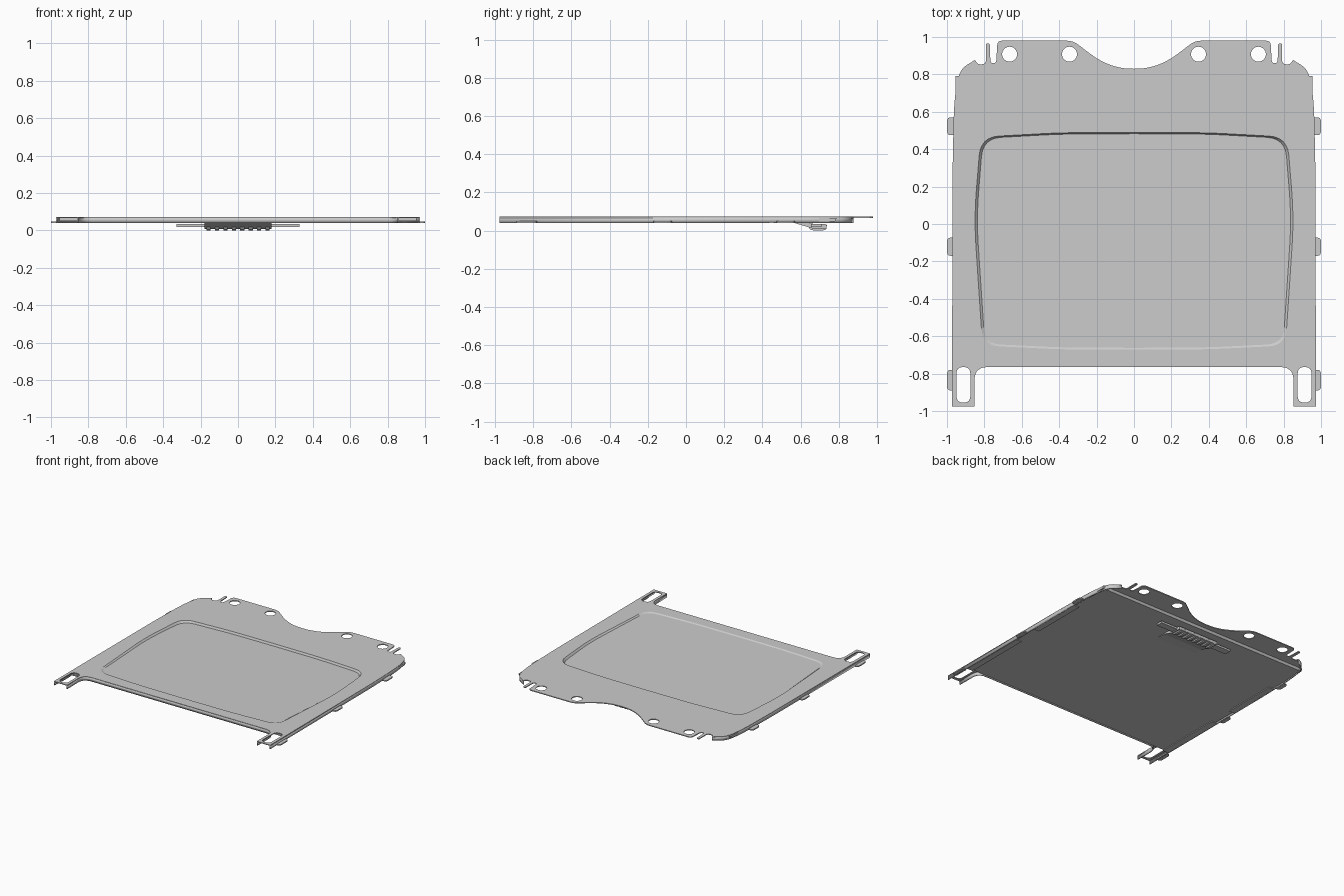
import bpy, bmesh, math
from mathutils import Vector

if "Cube" in bpy.data.objects:
    bpy.data.objects.remove(bpy.data.objects["Cube"])

TOP, SHEET, LOW = 0.073, 0.007, 0.04


def fillet(points, closed=False):
    """Points are (x, y, radius); corners become short curves."""
    out, n = [], len(points)
    for i, (x, y, r) in enumerate(points):
        p = Vector((x, y))
        if r == 0 or (not closed and i in (0, n - 1)):
            out.append(p)
            continue
        a = Vector(points[i - 1][:2]) - p
        b = Vector(points[(i + 1) % n][:2]) - p
        a, b = p + a.normalized() * min(r, a.length / 2), p + b.normalized() * min(r, b.length / 2)
        for k in range(7):
            t = k / 6
            out.append(a * (1 - t) ** 2 + p * 2 * t * (1 - t) + b * t * t)
    return out


def mirror_loop(half):
    """Closed loop from a right-hand half that runs from x = 0 to x = 0."""
    return half + [Vector((-p.x, p.y)) for p in reversed(half) if abs(p.x) > 1e-4]


def finish(obj, name):
    obj.name = name
    bpy.ops.object.select_all(action='DESELECT')
    obj.select_set(True)
    bpy.context.view_layer.objects.active = obj
    return obj


def smooth(obj):
    finish(obj, obj.name)
    bpy.ops.object.shade_smooth_by_angle(angle=math.radians(35))


def flat_plate(name, loops, z0, z1):
    """Filled outline with holes, given thickness."""
    cu = bpy.data.curves.new(name, 'CURVE')
    cu.dimensions, cu.fill_mode = '2D', 'BOTH'
    cu.extrude = (z1 - z0) / 2
    for loop in loops:
        s = cu.splines.new('POLY')
        s.points.add(len(loop) - 1)
        for pt, p in zip(s.points, loop):
            pt.co = (p[0], p[1], 0, 1)
        s.use_cyclic_u = True
    obj = bpy.data.objects.new(name, cu)
    bpy.context.collection.objects.link(obj)
    obj.location.z = (z0 + z1) / 2
    finish(obj, name)
    bpy.ops.object.convert(target='MESH')
    smooth(bpy.context.object)


def mesh_obj(name, bm):
    bmesh.ops.recalc_face_normals(bm, faces=bm.faces)
    me = bpy.data.meshes.new(name)
    bm.to_mesh(me)
    bm.free()
    obj = bpy.data.objects.new(name, me)
    bpy.context.collection.objects.link(obj)
    return obj


def skirt(name, path, thick):
    """Thin upright wall following a path."""
    bm = bmesh.new()
    rows = [(bm.verts.new((p.x, p.y, LOW)), bm.verts.new((p.x, p.y, TOP - 0.002))) for p in path]
    for a, b in zip(rows, rows[1:]):
        bm.faces.new((a[0], b[0], b[1], a[1]))
    # keep the path direction so the thickness always goes inward
    me = bpy.data.meshes.new(name)
    bm.to_mesh(me)
    bm.free()
    obj = bpy.data.objects.new(name, me)
    bpy.context.collection.objects.link(obj)
    mod = obj.modifiers.new('wall', 'SOLIDIFY')
    mod.thickness, mod.offset = thick, -1
    smooth(obj)


def extrude_x(name, profile, x0, x1):
    """Side profile in (y, z) pulled along x."""
    bm = bmesh.new()
    f = bm.faces.new([bm.verts.new((x0, y, z)) for y, z in profile])
    ext = bmesh.ops.extrude_face_region(bm, geom=[f])['geom']
    bmesh.ops.translate(bm, vec=(x1 - x0, 0, 0), verts=[v for v in ext if isinstance(v, bmesh.types.BMVert)])
    return mesh_obj(name, bm)


def box(name, x0, x1, y0, y1, z0, z1):
    return extrude_x(name, [(y0, z0), (y1, z0), (y1, z1), (y0, z1)], x0, x1)


# Outline of the right half, split into back edge, side and front edge
back = fillet([(0, .83, 0), (.06, .832, .03), (.13, .85, .03), (.2, .885, .03), (.27, .937, .03),
               (.325, .98, .035), (.73, .98, .025), (.737, .86, .02), (.768, .86, .02), (.77, .965, .01),
               (.792, .965, .01), (.792, .855, .02), (.835, .853, .015), (.85, .877, 0)])
side = fillet([(.85, .877, 0), (.935, .825, .07), (.962, .66, .11), (.97, .3, .1), (.973, -.975, 0)])
front = fillet([(.853, -.975, 0), (.853, -.765, .07), (0, -.765, 0)])
outline = mirror_loop(back + side[1:] + front)

# Bowed border of the sunken panel
panel = mirror_loop(fillet([(0, .49, 0), (.4, .488, .1), (.82, .465, .1), (.855, .03, .15),
                            (.81, -.65, .09), (.4, -.67, .1), (0, -.672, 0)]))

# Round holes and leg slots
holes = [panel]
for s in (-1, 1):
    for x in (.345, .665):
        holes.append([(s * x + .04 * math.cos(a * math.tau / 32), .908 + .04 * math.sin(a * math.tau / 32))
                      for a in range(32)])
    holes.append(fillet([(s * .912 + i * .037, -.86 + j * .095, .036)
                         for i, j in ((-1, -1), (1, -1), (1, 1), (-1, 1))], True))
flat_plate('top_sheet', [outline] + holes, TOP - SHEET, TOP)

# Sunken panel, deeper toward the back
bm = bmesh.new()
upper = [bm.verts.new((p.x, p.y, TOP)) for p in panel]
lower = [bm.verts.new((p.x * .985, p.y * .985, TOP - .006 - .011 * (p.y + .67) / 1.16)) for p in panel]
n = len(panel)
for i in range(n):
    j = (i + 1) % n
    bm.faces.new((upper[i], upper[j], lower[j], lower[i]))
bm.faces.new(lower)
sunken = mesh_obj('sunken_panel', bm)
if sunken.data.polygons[-1].normal.z < 0:
    sunken.data.flip_normals()

# Down-turned walls around the sides and front
flip = lambda path: [Vector((-p.x, p.y)) for p in reversed(path)]
skirt('right_skirt', list(reversed(side)), .008)
skirt('left_skirt', list(reversed(flip(side))), .008)
skirt('front_skirt', list(reversed(front + flip(front)[1:])), .008)

# Underside plate with a step up behind
extrude_x('underside_plate', [(-.758, .048), (.78, .048), (.79, .067), (.6, .067), (.6, .053), (-.758, .053)],
          -.955, .955)

# Side tabs and inner flanges
for s in (-1, 1):
    for y0, y1 in ((.475, .57), (-.17, -.073), (-.89, -.78)):
        tab = [(s * .96, y0, 0), (s * 1.0, y0, .025), (s * 1.0, y1, .025), (s * .96, y1, 0)]
        flat_plate('side_tab', [fillet(tab, True)], LOW, LOW + .009)
    for y0, y1 in ((-.76, -.2), (0, .46)):
        box('inner_flange', s * .915, s * .967, y0, y1, LOW, LOW + .006)

# Latch under the back: sloping tongue, cross bar and grip ribs
extrude_x('latch_tongue', [(.48, .047), (.56, .042), (.62, .024), (.66, .012), (.735, .009), (.735, .033),
                           (.66, .036), (.58, .052), (.48, .052)], -.18, .18)
box('latch_bar', -.33, .33, .655, .71, .018, .034)
for i in range(8):
    x = -.157 + i * .045
    extrude_x('grip_rib', [(.64, .02), (.65, .006), (.67, 0), (.715, 0), (.732, .006), (.738, .03), (.64, .03)],
              x - .011, x + .011)
